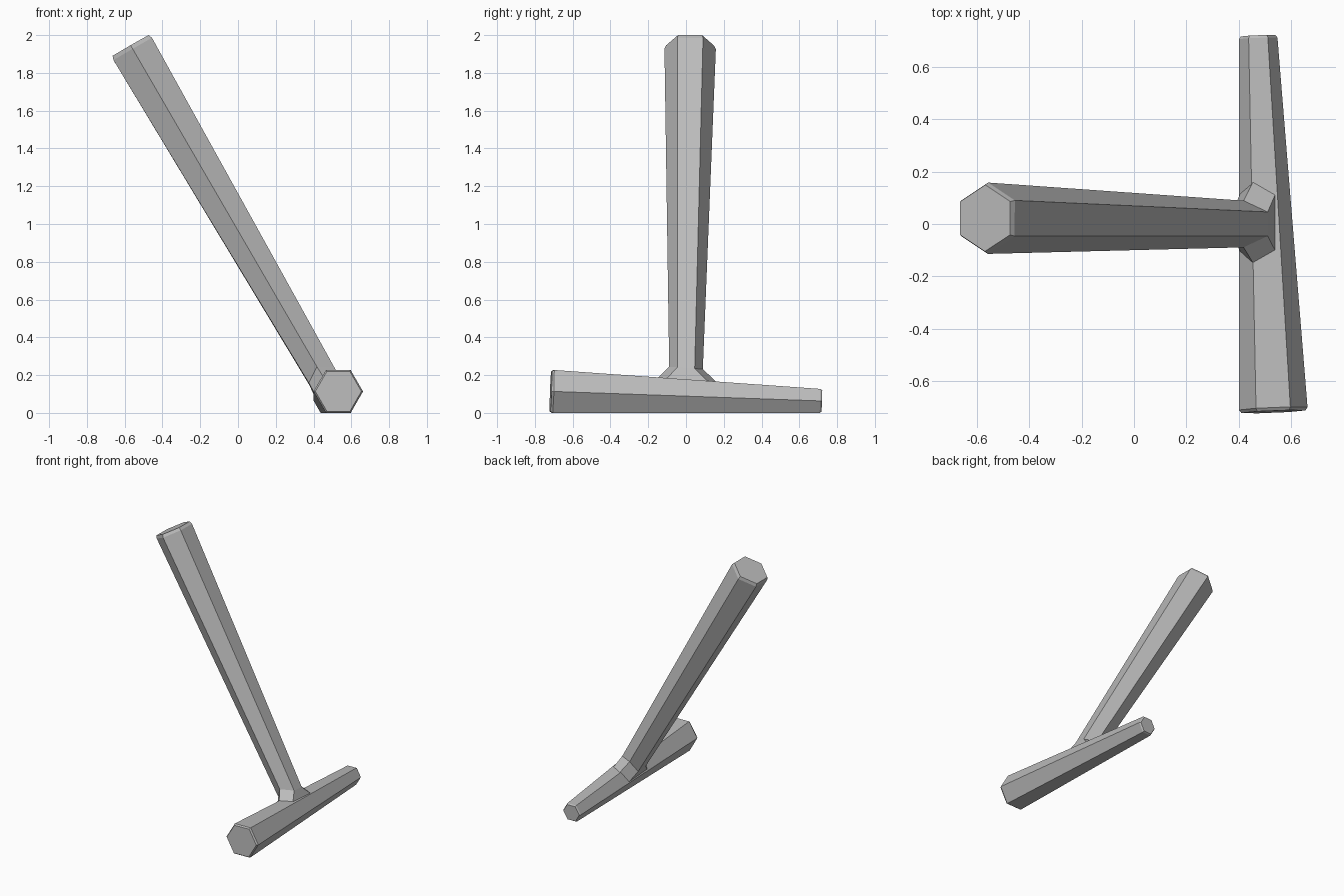
import bpy
import bmesh
from math import cos, sin, radians
from mathutils import Vector

cube = bpy.data.objects.get("Cube")
if cube:
    bpy.data.objects.remove(cube, do_unlink=True)

grey = bpy.data.materials.new("plain grey")
grey.use_nodes = True
GREY = (0.5, 0.5, 0.5, 1)
grey.diffuse_color = GREY
grey.node_tree.nodes["Principled BSDF"].inputs["Base Color"].default_value = GREY


def hexagon(centre, radius, u, v, start=0):
    """Six points around centre in the plane of u and v."""
    return [Vector(centre) + radius * (u * cos(radians(start + 60 * i))
                                       + v * sin(radians(start + 60 * i)))
            for i in range(6)]


def loft(name, rings):
    """Skin a row of six-point rings and close both ends."""
    bm = bmesh.new()
    loops = [[bm.verts.new(p) for p in ring] for ring in rings]
    for a, b in zip(loops, loops[1:]):
        for i in range(6):
            j = (i + 1) % 6
            bm.faces.new((a[i], a[j], b[j], b[i]))
    bm.faces.new(loops[0])
    bm.faces.new(loops[-1])
    bmesh.ops.recalc_face_normals(bm, faces=bm.faces)
    mesh = bpy.data.meshes.new(name)
    bm.to_mesh(mesh)
    bm.free()
    mesh.materials.append(grey)
    obj = bpy.data.objects.new(name, mesh)
    bpy.context.collection.objects.link(obj)
    return obj


def collar(right, side, left, y_mid=0.0):
    """Mirrored ring of (x, half width, z) pairs, tilted like the bar."""
    pairs = (right, side, left)
    ring = [(p, 1) for p in pairs] + [(p, -1) for p in reversed(pairs)]
    return [Vector((x, y_mid + s * w, z - 0.07 * s * w)) for (x, w, z), s in ring]


# Tapered crossbar, flush along its underside, with chamfered ends
front = Vector((0.531, -0.704, 0.1135))
rear = Vector((0.474, 0.708, 0.0635))
axis = (rear - front).normalized()
u = Vector((0, 0, 1)).cross(axis).normalized() * -1
v = u.cross(axis).normalized() * -1
loft("crossbar", [
    hexagon(front - axis * 0.012, 0.122, u, v),
    hexagon(front, 0.131, u, v),
    hexagon(rear, 0.0733, u, v),
    hexagon(rear + axis * 0.010, 0.066, u, v),
])

# Leaning shaft that flares where it meets the crossbar
lean = Vector((-0.5, 0.012, 0.866)).normalized()
across = Vector((0.866, 0, 0.5))
side = lean.cross(across).normalized()
top = Vector((-0.557, 0.022, 1.926))
loft("shaft", [
    hexagon(top + lean * 0.022, 0.127, across, side, 30),
    hexagon(top, 0.136, across, side, 30),
    collar((0.51, 0.046, 0.238), (0.418, 0.089, 0.238), (0.375, 0.046, 0.155)),
    collar((0.54, 0.11, 0.172), (0.455, 0.156, 0.174), (0.405, 0.11, 0.097), 0.006),
])
